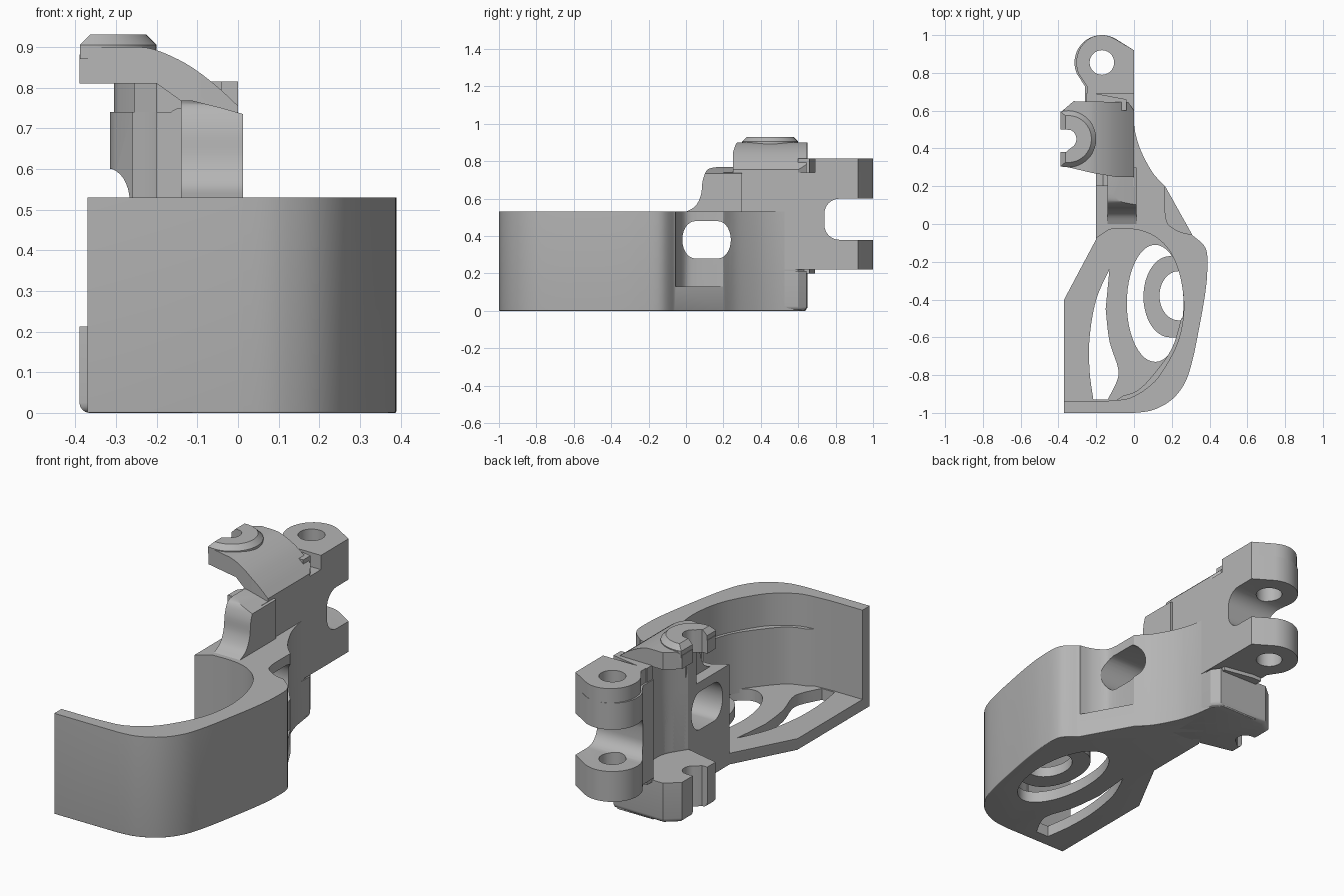
import bpy, bmesh, math
from mathutils import Vector

if "Cube" in bpy.data.objects:
    bpy.data.objects.remove(bpy.data.objects["Cube"])

grey = bpy.data.materials.new("plain grey")
grey.use_nodes = True
GREY = (0.46, 0.46, 0.46, 1)
grey.diffuse_color = GREY
grey.node_tree.nodes["Principled BSDF"].inputs["Base Color"].default_value = GREY


def curve(pts, steps=5):
    """Smooth curve through the points, ends included."""
    p = [Vector(q) for q in [pts[0]] + pts + [pts[-1]]]
    out = []
    for a, b, c, d in zip(p, p[1:], p[2:], p[3:]):
        for i in range(steps):
            t = i / steps
            v = 2 * b + (c - a) * t + (2 * a - 5 * b + 4 * c - d) * t**2 + (3 * b - a - 3 * c + d) * t**3
            out.append(tuple(v / 2))
    return out + [pts[-1]]


def arc(cx, cy, rx, ry, a0, a1, n=24):
    angles = [math.radians(a0 + (a1 - a0) * i / n) for i in range(n + 1)]
    return [(cx + rx * math.cos(a), cy + ry * math.sin(a)) for a in angles]


def prism(name, outline, lo, hi, axis="z", bottom=0, top=0):
    """Extrude an outline along an axis, optionally rounding its end rims."""
    place = {"z": lambda p, h: (p[0], p[1], h),
             "x": lambda p, h: (h, p[0], p[1]),
             "y": lambda p, h: (p[0], h, p[1])}[axis]
    bm = bmesh.new()
    base = bm.faces.new([bm.verts.new(place(p, lo)) for p in outline])
    ext = bmesh.ops.extrude_face_region(bm, geom=[base], use_keep_orig=True)
    shift = Vector(place((0, 0), hi - lo))
    cap_verts = [g for g in ext["geom"] if isinstance(g, bmesh.types.BMVert)]
    cap = [g for g in ext["geom"] if isinstance(g, bmesh.types.BMFace)][0]
    bmesh.ops.translate(bm, verts=cap_verts, vec=shift)
    bmesh.ops.recalc_face_normals(bm, faces=bm.faces)
    base_edges, cap_edges = list(base.edges), list(cap.edges)
    for edges, size, seg in ((base_edges, bottom, 4), (cap_edges, top, 1)):
        if size:
            bmesh.ops.bevel(bm, geom=edges, offset=size, segments=seg,
                            profile=0.5, affect="EDGES", clamp_overlap=True)
    mesh = bpy.data.meshes.new(name)
    bm.to_mesh(mesh)
    bm.free()
    mesh.materials.append(grey)
    obj = bpy.data.objects.new(name, mesh)
    bpy.context.collection.objects.link(obj)
    return obj


def combine(obj, others, operation="DIFFERENCE"):
    """Apply booleans, then remove the helpers."""
    for other in others:
        mod = obj.modifiers.new("cut", "BOOLEAN")
        mod.operation, mod.solver, mod.object = operation, "EXACT", other
        bpy.context.view_layer.objects.active = obj
        bpy.ops.object.modifier_apply(modifier=mod.name)
        bpy.data.objects.remove(other)


# Shared outlines
bowl = curve([(-0.26, 0.64), (-0.19, 0.59), (-0.14, 0.52), (-0.13, 0.45), (-0.14, 0.37), (-0.2, 0.27)])
hook_outline = [(-0.39, 0.31), (-0.22, 0.27), (-0.1, 0.25), (0, 0.25), (0.0, 0.6),
                (-0.03, 0.645), (-0.32, 0.65), (-0.39, 0.59)]
pin_notch = [(-0.5, 0.5), (-0.36, 0.5)] + arc(-0.35, 0.45, 0.045, 0.05, 70, -70, 14) + [(-0.36, 0.38), (-0.5, 0.38)]

# Cup: solid footprint, hollowed by a pocket open to one side
outer = ([(-0.37, -1)]
         + curve([(0, -1), (0.1, -0.985), (0.2, -0.93), (0.27, -0.84), (0.31, -0.72), (0.345, -0.55),
                  (0.375, -0.38), (0.388, -0.25), (0.38, -0.13), (0.31, -0.06)])
         + curve([(0.165, 0.2), (0.1, 0.27), (0.04, 0.38), (0.01, 0.47), (-0.003, 0.55)])
         + [(-0.01, 0.6), (-0.05, 0.64)] + bowl
         + [(-0.2, 0), (-0.2, -0.08), (-0.37, -0.4)])
cup = prism("cup_and_base", outer, 0, 0.53, bottom=0.03)
pocket = ([(-0.6, -0.94), (-0.2, -0.94)]
          + curve([(-0.12, -0.935), (-0.02, -0.92), (0.08, -0.86), (0.15, -0.78), (0.23, -0.63), (0.262, -0.48),
                   (0.258, -0.35), (0.23, -0.23), (0.18, -0.13), (0.1, -0.06), (0, -0.028), (-0.13, -0.028)])
          + [(-0.2, -0.075), (-0.6, -0.075)])
crescent = (curve([(-0.13, -0.24), (-0.2, -0.4), (-0.235, -0.6), (-0.235, -0.78), (-0.215, -0.93)])
            + curve([(-0.14, -0.93), (-0.09, -0.83), (-0.085, -0.76), (-0.13, -0.62), (-0.15, -0.45)]))
slot = arc(0.17, 0.38, 0.07, 0.1, 90, -90, 14) + arc(0.05, 0.38, 0.07, 0.1, 270, 90, 14)
relief = curve([(0.165, 0.06), (0.18, 0.0), (0.24, -0.04), (0.3, -0.055)]) + [(0.5, -0.055), (0.5, 0.199), (0.165, 0.199)]
combine(cup, [prism("pocket_cut", pocket, 0.06, 0.7),
              prism("crescent_cut", crescent, -0.1, 0.2),
              prism("oval_cut", arc(0.112, -0.42, 0.15, 0.31, 0, 354, 47), -0.1, 0.063),
              prism("relief_cut", relief, 0.13, 0.7),
              prism("slot_cut", slot, -0.6, 0.6, "x")])

# Raised ledge along the inside of the curved wall
ledge = (curve([(-0.12, -0.95), (0.0, -0.94), (0.11, -0.87), (0.2, -0.75), (0.28, -0.5)])
         + curve([(0.25, -0.5), (0.2, -0.66), (0.1, -0.8), (0.02, -0.88), (-0.06, -0.91)]))
prism("inner_ledge", ledge, 0.04, 0.36)

# C-shaped ring in the floor opening
ring = arc(0.19, -0.385, 0.14, 0.215, 75, 270) + [(0.27, -0.6), (0.27, -0.51)] + arc(0.235, -0.38, 0.1, 0.13, 270, 90)
prism("floor_ring", ring, 0.005, 0.06)

# Hinge arm with two lugs
lug = arc(-0.17, 0.855, 0.145, 0.145, 62, 205)
arm_outline = [(0, 0.2), (0, 0.92)] + lug + [(-0.26, 0.73)] + bowl + [(-0.2, 0.2)]
arm = prism("hinge_arm", arm_outline, 0.22, 0.74)
gap = [(1.2, 0.6)] + arc(0.82, 0.52, 0.08, 0.08, 90, 180, 8) + arc(0.82, 0.46, 0.08, 0.08, 180, 270, 8) + [(1.2, 0.38)]
boss = prism("lug_boss", [(0, 0.69), (0, 0.92)] + arc(-0.17, 0.855, 0.135, 0.145, 62, 205) + [(-0.25, 0.73), (-0.25, 0.69)], 0.73, 0.815)
combine(arm, [boss], "UNION")
combine(arm, [prism("gap_cut", gap, -0.6, 0.3, "x"),
              prism("hinge_hole", arc(-0.17, 0.855, 0.065, 0.065, 0, 352, 44), 0, 1),
              prism("arm_slot", slot, -0.6, 0.6, "x")])

# Neck rising from the wall in a concave sweep
neck_side = ([(0, 0.5)]
             + curve([(0, 0.53), (0.05, 0.56), (0.08, 0.62), (0.09, 0.7), (0.115, 0.755), (0.16, 0.768)])
             + [(0.3, 0.768), (0.3, 0.5)])
neck = prism("neck", neck_side, -0.14, 0.012, "x")
neck_front = [(-0.2, 0.4), (0.012, 0.4), (0.012, 0.735), (-0.04, 0.75), (-0.2, 0.79)]
combine(neck, [prism("neck_trim", neck_front, -0.2, 0.5, "y")], "INTERSECT")
prism("neck_web", arc(-0.14, 0.64, 0.06, 0.11, 90, 270, 16) + [(-0.12, 0.5), (-0.12, 0.75)], 0.2, 0.28, "y")

# Upper hook: side profile trimmed to the hook outline
hook_profile = ([(-0.39, 0.81), (-0.2, 0.81), (-0.13, 0.76), (-0.13, 0.7), (0, 0.7)]
                + curve([(0, 0.755), (-0.06, 0.81), (-0.13, 0.86), (-0.21, 0.895), (-0.27, 0.9)])
                + [(-0.37, 0.9), (-0.39, 0.88)])
upper = prism("upper_hook", hook_profile, 0.2, 0.7, "y")
combine(upper, [prism("hook_trim", hook_outline, 0.5, 1.2)], "INTERSECT")
dome = prism("hook_boss", arc(-0.35, 0.45, 0.15, 0.15, 105, -105), 0.87, 0.93, top=0.03)
combine(upper, [dome], "UNION")
combine(upper, [prism("upper_notch", pin_notch, 0.5, 1.2)])

# Lower hook
lower = prism("lower_hook", hook_outline, 0, 0.213, bottom=0.025)
combine(lower, [prism("lower_notch", pin_notch, -0.2, 0.5)])

# Fin behind the pin bowl, joining the arm to the upper hook
prism("rear_fin", [(-0.255, 0.64), (-0.2, 0.6), (-0.04, 0.6), (-0.04, 0.66), (-0.2, 0.69), (-0.255, 0.69)], 0.2, 0.815)

# Smooth shading with sharp edges kept
for obj in bpy.context.collection.objects:
    if obj.type == "MESH":
        bpy.ops.object.select_all(action="DESELECT")
        obj.select_set(True)
        bpy.context.view_layer.objects.active = obj
        bpy.ops.object.shade_smooth_by_angle(angle=math.radians(30))
